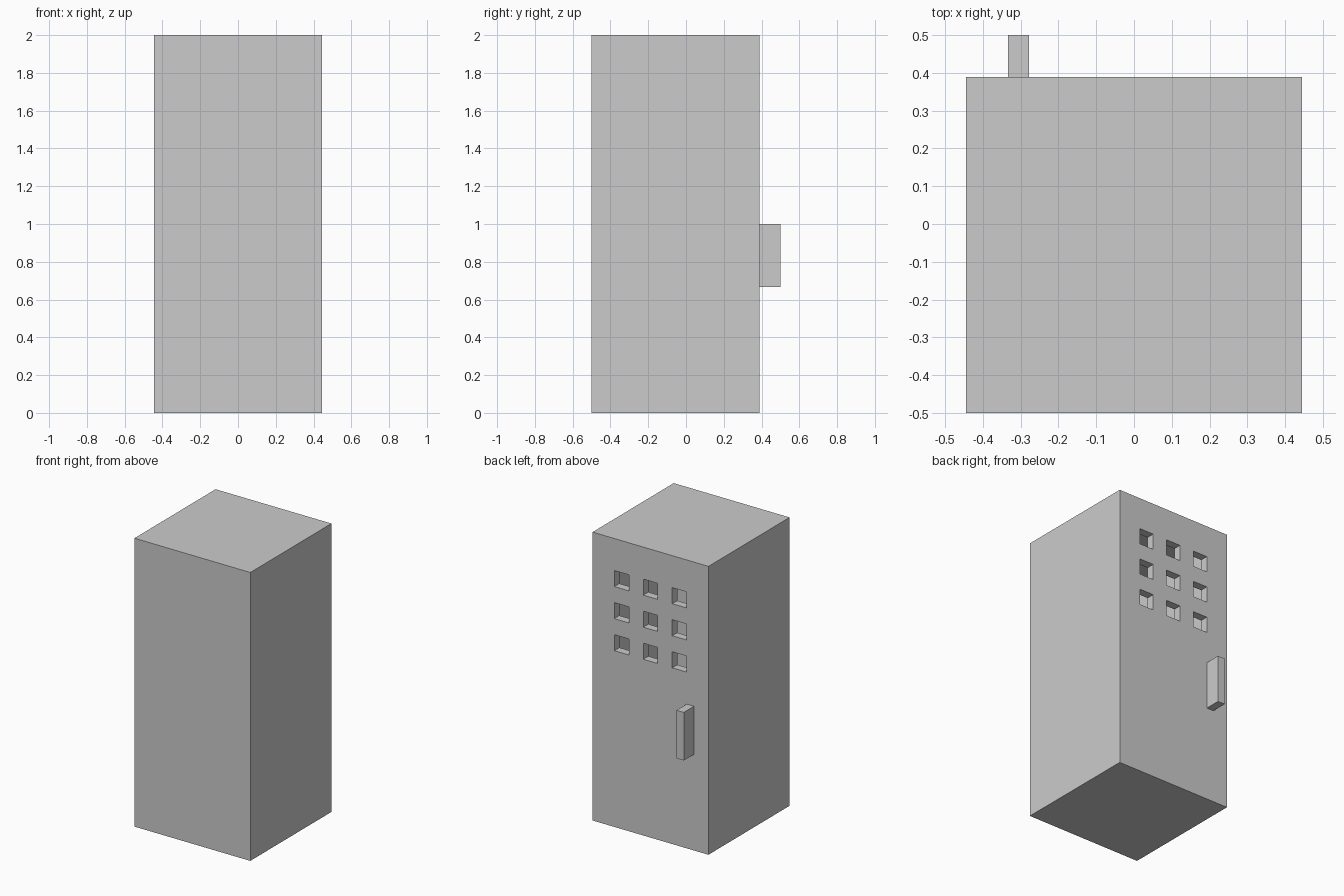
import bpy, bmesh
from mathutils import Matrix, Vector

if "Cube" in bpy.data.objects:
    bpy.data.objects.remove(bpy.data.objects["Cube"])

U = 1 / 18  # the model sits on a regular grid of this step


def boxes(name, specs):
    """One object made of axis-aligned boxes given as (min, max) in grid steps."""
    bm = bmesh.new()
    for lo, hi in specs:
        lo, hi = Vector(lo) * U, Vector(hi) * U
        m = Matrix.Translation((lo + hi) / 2) @ Matrix.Diagonal((*(hi - lo), 1))
        bmesh.ops.create_cube(bm, size=1, matrix=m)
    me = bpy.data.meshes.new(name)
    bm.to_mesh(me)
    bm.free()
    ob = bpy.data.objects.new(name, me)
    bpy.context.collection.objects.link(ob)
    return ob


def cut(target, cutter):
    """Subtract the cutter, then remove it."""
    mod = target.modifiers.new(cutter.name, 'BOOLEAN')
    mod.operation = 'DIFFERENCE'
    mod.solver = 'EXACT'
    mod.object = cutter
    bpy.context.view_layer.objects.active = target
    bpy.ops.object.modifier_apply(modifier=mod.name)
    bpy.data.objects.remove(cutter)


# Cabinet body: hollow, walls one step thick
body = boxes("cabinet_body", [((-8, -9, 0), (8, 7, 36))])
cut(body, boxes("cavity", [((-7, -8, 1), (7, 6, 35))]))

# Three by three square vent holes through the door wall
cut(body, boxes("vent_holes", [((x - 1, 5, z - 1), (x + 1, 8, z + 1))
                               for x in (-4, 0, 4) for z in (23, 27, 31)]))

# Door handle
boxes("door_handle", [((-6, 7, 12), (-5, 9, 18))])
